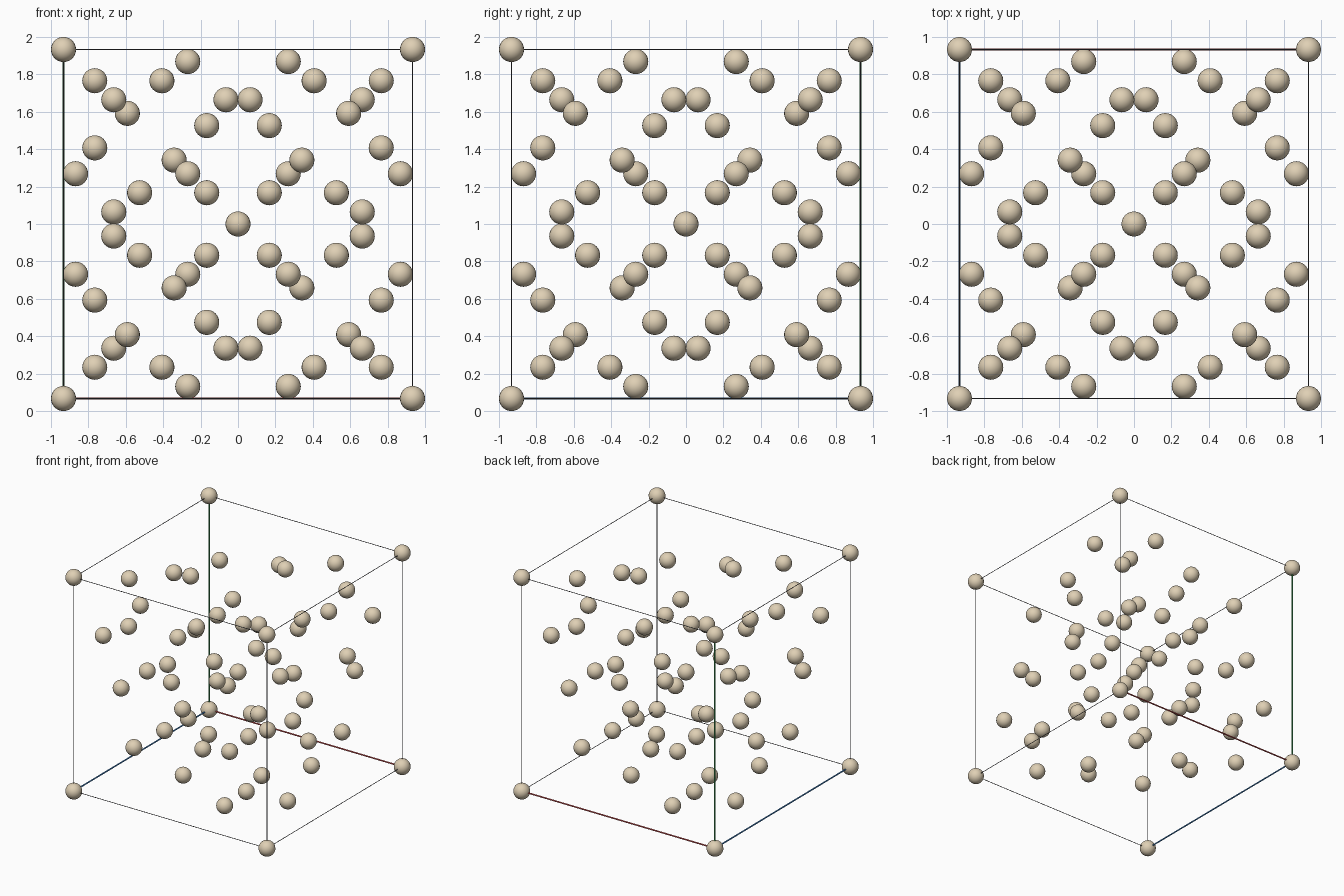
import bpy, bmesh, itertools
from mathutils import Vector, Matrix

if "Cube" in bpy.data.objects:
    bpy.data.objects.remove(bpy.data.objects["Cube"])

HALF = 0.933          # half the cell edge
CELL = 2 * HALF
BALL = 0.067          # atom radius


def material(name, rgb):
    m = bpy.data.materials.new(name)
    m.diffuse_color = (*rgb, 1)
    m.use_nodes = True
    m.node_tree.nodes["Principled BSDF"].inputs["Base Color"].default_value = m.diffuse_color
    return m


beige = material("beige", (0.74, 0.63, 0.46))
grey = material("dark grey", (0.10, 0.10, 0.11))
red = material("red", (0.70, 0.10, 0.10))
green = material("green", (0.06, 0.42, 0.12))
blue = material("blue", (0.08, 0.32, 0.75))


def place(f):
    """Cell fractions to world: first axis +x, second +z, third -y."""
    u, v, w = ((c - 0.5) * CELL for c in f)
    return Vector((u, -w, v + 1.0))


def finish(bm, name, mat):
    mesh = bpy.data.meshes.new(name)
    for f in bm.faces:
        f.smooth = True
    bm.to_mesh(mesh)
    bm.free()
    mesh.materials.append(mat)
    ob = bpy.data.objects.new(name, mesh)
    bpy.context.collection.objects.link(ob)


def site(x, z):
    """All body-centred copies of (x, x, z) under tetrahedral symmetry."""
    points = set()
    for p in {(x, x, z), (x, z, x), (z, x, x)}:
        for s in ((1, 1, 1), (-1, -1, 1), (-1, 1, -1), (1, -1, -1)):
            for shift in (0, 0.5):
                points.add(tuple(round((a * b + shift) % 1, 5) for a, b in zip(p, s)))
    return sorted(points)


def atoms(name, points):
    bm = bmesh.new()
    for p in points:
        bmesh.ops.create_uvsphere(bm, u_segments=24, v_segments=16, radius=BALL,
                                  matrix=Matrix.Translation(place(p)))
    finish(bm, name, beige)


# Atoms
atoms("corner_atoms", itertools.product((0, 1), repeat=3))
atoms("centre_atom", [(0.5, 0.5, 0.5)])
atoms("diagonal_atoms", site(0.317, 0.317))
atoms("outer_shell_atoms", site(0.356, 0.0346))
atoms("inner_shell_atoms", site(0.0896, 0.2819))


def rod(name, a, b, radius, mat):
    a, b = place(a), place(b)
    d = b - a
    bm = bmesh.new()
    bmesh.ops.create_cone(bm, cap_ends=False, segments=12, radius1=radius,
                          radius2=radius, depth=d.length,
                          matrix=Matrix.Translation((a + b) / 2)
                          @ d.to_track_quat('Z', 'Y').to_matrix().to_4x4())
    finish(bm, name, mat)


# Cell edges: the three leaving the origin corner are thicker and coloured
axis_info = [("red_axis", red), ("green_axis", green), ("blue_axis", blue)]
for axis in range(3):
    for i, j in itertools.product((0, 1), repeat=2):
        start = [i, j]
        start.insert(axis, 0)
        end = [i, j]
        end.insert(axis, 1)
        if i == j == 0:
            rod(axis_info[axis][0], start, end, 0.006, axis_info[axis][1])
        else:
            rod("cell_edge", start, end, 0.0025, grey)
